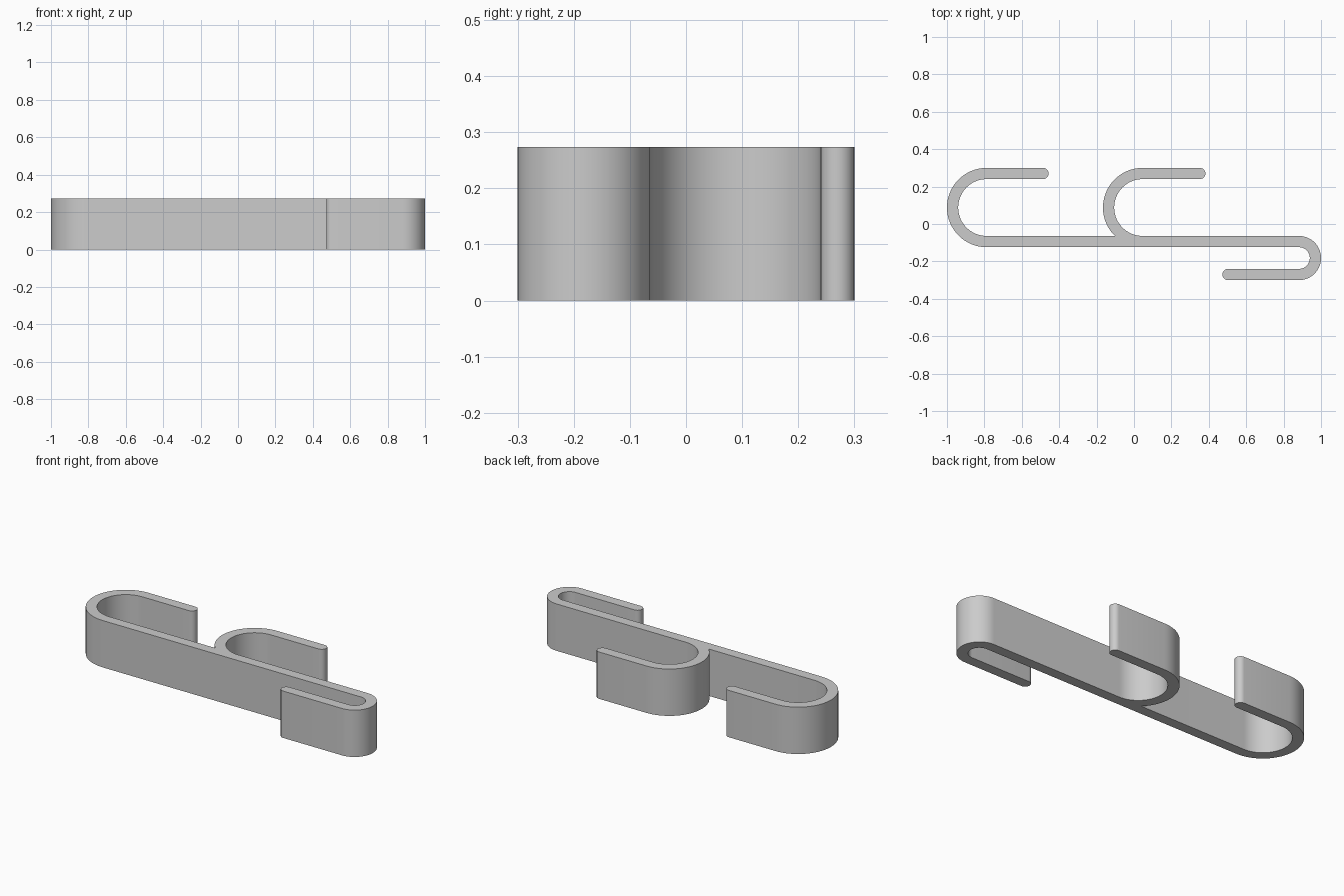
import bpy, bmesh
from math import sin, cos, asin, degrees, radians

cube = bpy.data.objects.get("Cube")
if cube:
    bpy.data.objects.remove(cube)

HEIGHT = 0.274
T = 0.06              # strip thickness
BIG, SMALL = 0.212, 0.118   # outer radii of the bends
Y_BIG, Y_SMALL = 0.088, -0.182
Y_ARM = Y_BIG + BIG - T / 2
Y_LIP = Y_SMALL - SMALL + T / 2
X_LEFT, X_MID, X_RIGHT = -0.788, 0.046, 0.882


def arc(cx, cy, r, a0, a1, n=32):
    """Points along an arc, angles in degrees."""
    angles = [radians(a0 + (a1 - a0) * i / n) for i in range(n + 1)]
    return [(cx + r * cos(a), cy + r * sin(a)) for a in angles]


def hook(cx, tip_x, end_angle):
    """Inner bend, rounded tip and outer bend of a large hook."""
    return (arc(cx, Y_BIG, BIG - T, 270, 90)
            + arc(tip_x, Y_ARM, T / 2, -90, 90, 12)
            + arc(cx, Y_BIG, BIG, 90, end_angle))


# Angle where the middle hook runs into the bar
join = 180 + degrees(asin((BIG - T) / BIG))

outline = (arc(0.502, Y_LIP, T / 2, 90, 270, 12)        # small lip tip
           + arc(X_RIGHT, Y_SMALL, SMALL, -90, 90)      # small bend, outside
           + hook(X_MID, 0.352, join)                   # middle hook
           + hook(X_LEFT, -0.486, 270)                  # end hook
           + arc(X_RIGHT, Y_SMALL, SMALL - T, 90, -90)) # small bend, inside

# Extrude the outline into the strip
bm = bmesh.new()
base = bm.faces.new([bm.verts.new((x, y, 0)) for x, y in outline])
ext = bmesh.ops.extrude_face_region(bm, geom=[base], use_keep_orig=True)
top = [v for v in ext["geom"] if isinstance(v, bmesh.types.BMVert)]
bmesh.ops.translate(bm, verts=top, vec=(0, 0, HEIGHT))
bmesh.ops.remove_doubles(bm, verts=bm.verts, dist=0.0001)
bmesh.ops.recalc_face_normals(bm, faces=bm.faces)
mesh = bpy.data.meshes.new("hook_strip")
bm.to_mesh(mesh)
bm.free()

strip = bpy.data.objects.new("hook_strip", mesh)
bpy.context.collection.objects.link(strip)

# Plain grey material
grey = bpy.data.materials.new("plain_grey")
grey.use_nodes = True
colour = (0.6, 0.6, 0.6, 1)
grey.diffuse_color = colour
for node in grey.node_tree.nodes:
    if node.type == 'BSDF_PRINCIPLED':
        node.inputs["Base Color"].default_value = colour
mesh.materials.append(grey)

# Smooth bends, sharp rims
bpy.ops.object.select_all(action='DESELECT')
strip.select_set(True)
bpy.context.view_layer.objects.active = strip
bpy.ops.object.shade_smooth_by_angle(angle=radians(30))
